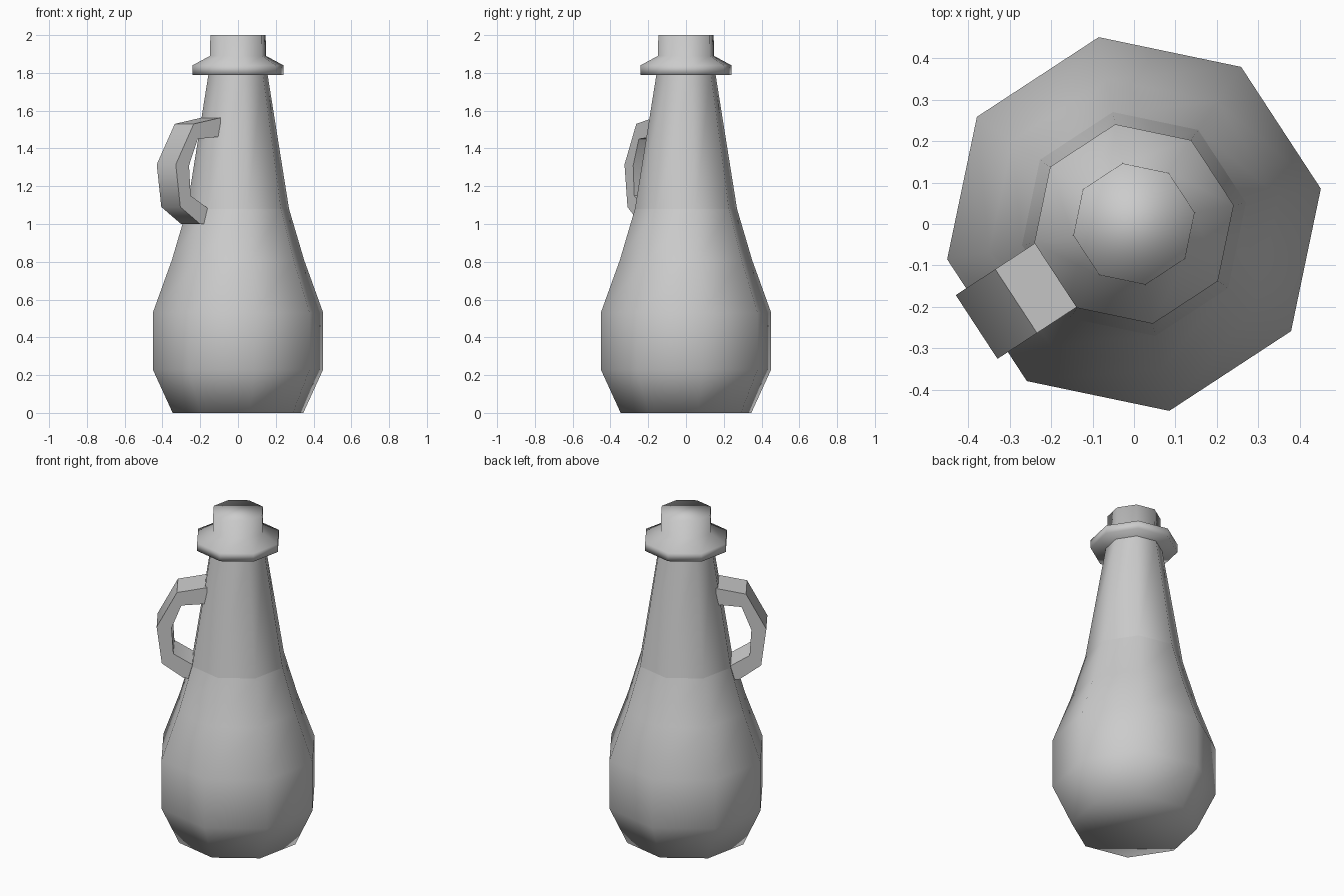
import bpy, bmesh, math
from mathutils import Vector

if "Cube" in bpy.data.objects:
    bpy.data.objects.remove(bpy.data.objects["Cube"])

SIDES = 8
TURN = math.radians(10.7)


def finish(name, bm):
    bmesh.ops.recalc_face_normals(bm, faces=bm.faces[:])
    for f in bm.faces:
        f.smooth = True
    me = bpy.data.meshes.new(name)
    bm.to_mesh(me)
    bm.free()
    ob = bpy.data.objects.new(name, me)
    bpy.context.collection.objects.link(ob)
    return ob


def lathe(name, profile, cap_bottom=False, cap_top=False):
    """Eight-sided turned shape from (radius, z) points."""
    bm = bmesh.new()
    rings = []
    for r, z in profile:
        rings.append([bm.verts.new((r * math.cos(TURN + i * math.tau / SIDES),
                                    r * math.sin(TURN + i * math.tau / SIDES), z))
                      for i in range(SIDES)])
    for a, b in zip(rings, rings[1:]):
        for i in range(SIDES):
            j = (i + 1) % SIDES
            bm.faces.new((a[i], a[j], b[j], b[i]))
    if cap_bottom:
        bm.faces.new(rings[0][::-1])
    if cap_top:
        bm.faces.new(rings[-1])
    bm.normal_update()
    flip = sum(f.normal.dot(Vector((*f.calc_center_median().xy, 0))) for f in bm.faces) < 0
    ob = finish(name, bm)
    if flip and not (cap_bottom or cap_top):
        ob.data.flip_normals()
    return ob


# Bottle belly, tapered neck and stopper with a flared lip
lathe("belly", [(0.352, 0), (0.459, 0.23), (0.459, 0.53), (0.356, 0.81), (0.275, 1.08)],
      cap_bottom=True)
lathe("neck", [(0.275, 1.08), (0.158, 1.80)])
lathe("stopper", [(0.245, 1.79), (0.245, 1.84), (0.151, 1.89), (0.149, 2.0)],
      cap_bottom=True, cap_top=True)

# Handle: outer and inner (distance, z) paths, centred on one body face
outer = [(0.17, 1.563), (0.34, 1.53), (0.454, 1.315), (0.425, 1.09), (0.30, 1.0), (0.25, 1.0)]
inner = [(0.17, 1.463), (0.315, 1.45), (0.37, 1.31), (0.36, 1.15), (0.245, 1.08), (0.21, 1.08)]
ang = TURN + math.radians(202.5)
out = Vector((math.cos(ang), math.sin(ang), 0))
side = Vector((-math.sin(ang), math.cos(ang), 0)) * 0.092
bm = bmesh.new()
loops = []
for (ro, zo), (ri, zi) in zip(outer, inner):
    po, pi = out * ro + Vector((0, 0, zo)), out * ri + Vector((0, 0, zi))
    loops.append([bm.verts.new(p) for p in (po - side, po + side, pi + side, pi - side)])
for a, b in zip(loops, loops[1:]):
    for i in range(4):
        j = (i + 1) % 4
        bm.faces.new((a[i], a[j], b[j], b[i]))
bm.faces.new(loops[0][::-1])
bm.faces.new(loops[-1])
handle = finish("handle", bm)
bpy.ops.object.select_all(action='DESELECT')
handle.select_set(True)
bpy.context.view_layer.objects.active = handle
bpy.ops.object.shade_smooth_by_angle(angle=math.radians(50))
